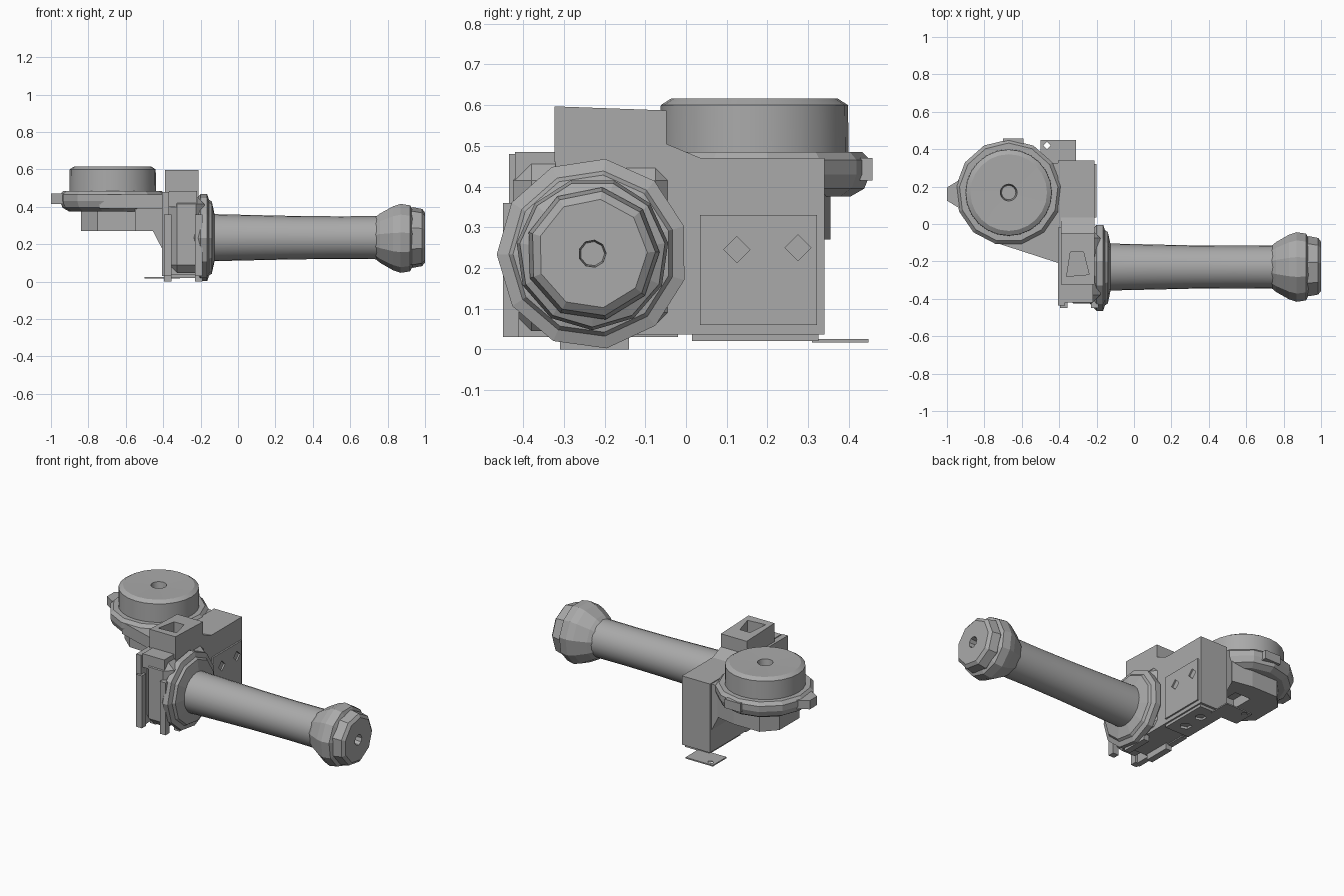
import bpy, bmesh, math
from mathutils import Matrix, Vector

old = bpy.data.objects.get("Cube")
if old:
    bpy.data.objects.remove(old, do_unlink=True)

GREY = (0.40, 0.40, 0.40, 1.0)
mat = bpy.data.materials.new("machined grey")
mat.use_nodes = True
mat.diffuse_color = GREY
mat.node_tree.nodes["Principled BSDF"].inputs["Base Color"].default_value = GREY


def finish(name, bm, smooth=None):
    bmesh.ops.recalc_face_normals(bm, faces=bm.faces[:])
    me = bpy.data.meshes.new(name)
    bm.to_mesh(me)
    bm.free()
    ob = bpy.data.objects.new(name, me)
    bpy.context.collection.objects.link(ob)
    me.materials.append(mat)
    if smooth:
        bpy.ops.object.select_all(action='DESELECT')
        ob.select_set(True)
        bpy.context.view_layer.objects.active = ob
        bpy.ops.object.shade_smooth_by_angle(angle=math.radians(smooth))
    return ob


def box(name, x, y, z, bevel=0):
    bm = bmesh.new()
    bmesh.ops.create_cube(bm, size=1)
    for v in bm.verts:
        v.co = Vector([(r[0] + r[1]) / 2 + c * (r[1] - r[0]) for r, c in zip((x, y, z), v.co)])
    if bevel:
        bmesh.ops.bevel(bm, geom=bm.edges[:], offset=bevel, segments=1, affect='EDGES')
    return finish(name, bm)


def prism(name, outline, low, high, axis):
    """Extrude a 2D outline along the given axis."""
    def place(a, b, c):
        return {'x': (c, a, b), 'y': (a, c, b), 'z': (a, b, c)}[axis]
    bm = bmesh.new()
    f = bm.faces.new([bm.verts.new(place(a, b, low)) for a, b in outline])
    out = bmesh.ops.extrude_face_region(bm, geom=[f])
    move = Vector(place(0, 0, high - low))
    bmesh.ops.translate(bm, vec=move, verts=[e for e in out['geom'] if isinstance(e, bmesh.types.BMVert)])
    return finish(name, bm)


def lathe(name, profile, centre, sides, axis='z', smooth=None, turn=0):
    """Revolve (radius, height) points; both ends are capped."""
    bm = bmesh.new()
    rings = []
    for r, h in profile:
        angles = [turn + math.tau * i / sides for i in range(sides)]
        rings.append([bm.verts.new((r * math.cos(a), r * math.sin(a), h)) for a in angles])
    for a, b in zip(rings, rings[1:]):
        for i in range(sides):
            j = (i + 1) % sides
            bm.faces.new((a[i], a[j], b[j], b[i]))
    bm.faces.new(rings[0])
    bm.faces.new(rings[-1])
    if axis == 'x':
        bm.transform(Matrix.Rotation(math.pi / 2, 4, 'Y'))
    bm.transform(Matrix.Translation(centre))
    return finish(name, bm, smooth)


def cut(target, cutter):
    cutter.hide_render = True
    mod = target.modifiers.new("cut", 'BOOLEAN')
    mod.operation = 'DIFFERENCE'
    mod.solver = 'EXACT'
    mod.object = cutter
    bpy.context.view_layer.update()
    me = bpy.data.meshes.new_from_object(target.evaluated_get(bpy.context.evaluated_depsgraph_get()))
    target.modifiers.clear()
    target.data = me
    bpy.data.objects.remove(cutter, do_unlink=True)


# Long output tube and its mounting flange
AXLE = (0, -0.23, 0.235)
lathe("output_tube", [(0.128, -0.18), (0.125, -0.1), (0.116, 0.3), (0.114, 0.55), (0.116, 0.8)],
      AXLE, 24, 'x', 40)
lathe("tube_flange", [(0.19, -0.24), (0.235, -0.2), (0.235, -0.165), (0.205, -0.155),
                      (0.195, -0.14), (0.125, -0.125)], AXLE, 11, 'x', turn=0.15)

# Faceted end cap with a central socket
lathe("end_cap_collar", [(0.11, 0.73), (0.135, 0.76), (0.175, 0.83), (0.188, 0.87),
                         (0.18, 0.92), (0.15, 0.935)], AXLE, 11, 'x')
lathe("end_cap_nut", [(0.15, 0.90), (0.165, 0.935), (0.155, 0.985), (0.135, 1.0),
                      (0.034, 1.0), (0.03, 0.95)], AXLE, 9, 'x', turn=0.2)

# Gearbox body with the raised pocket block
box("gearbox_body", (-0.405, -0.21), (-0.32, 0.34), (0.037, 0.47))
pocket_block = prism("pocket_block", [(-0.323, 0.46), (-0.323, 0.597), (-0.048, 0.587),
                                      (-0.048, 0.505), (0.06, 0.46)], -0.39, -0.21, 'x')
cut(pocket_block, prism("pocket_cutter", [(-0.36, -0.28), (-0.24, -0.27), (-0.27, -0.15), (-0.34, -0.15)],
                        0.51, 0.7, 'z'))

# Bearing housing around the tube root
box("bearing_housing", (-0.37, -0.18), (-0.425, -0.03), (0.045, 0.46), 0.045)
box("housing_back_plate", (-0.405, -0.37), (-0.435, -0.02), (0.03, 0.48))
box("housing_top_rib", (-0.37, -0.22), (-0.42, -0.32), (0.4, 0.485))
for n, x in (("inner", (-0.395, -0.355)), ("outer", (-0.23, -0.19))):
    box(n + "_front_strip", x, (-0.45, -0.41), (0.03, 0.36))
    box(n + "_foot", x, (-0.31, -0.14), (0.0, 0.06))

# Side cover plate with two holes
cover = box("side_cover", (-0.212, -0.2), (0.035, 0.322), (0.06, 0.33))
for y, z in ((0.125, 0.245), (0.275, 0.25)):
    cut(cover, lathe("hole_cutter", [(0.032, -0.3), (0.032, -0.1)], (0, y, z), 4, 'x'))

# Bottom plate and the thin drilled tab
bottom = box("bottom_plate", (-0.39, -0.22), (0.015, 0.325), (0.02, 0.042))
for y in (0.1, 0.23):
    cut(bottom, lathe("hole_cutter", [(0.035, 0), (0.035, 0.034)], (-0.3, y, 0), 5))
tab = box("mounting_tab", (-0.5, -0.31), (0.31, 0.448), (0.017, 0.025))
cut(tab, lathe("hole_cutter", [(0.02, 0), (0.02, 0.1)], (-0.465, 0.42, 0), 4))

# Motor drum on its flange
HUB = (-0.67, 0.168, 0)
lathe("motor_drum", [(0.232, 0.46), (0.23, 0.6), (0.205, 0.616), (0.045, 0.613), (0.038, 0.56)],
      HUB, 24, smooth=25)
lathe("motor_flange", [(0.235, 0.375), (0.27, 0.395), (0.284, 0.43), (0.284, 0.465), (0.265, 0.485)],
      HUB, 13, turn=0.12)
box("flange_step", (-0.7, -0.59), (0.38, 0.458), (0.415, 0.47))
prism("flange_lug", [(-0.91, 0.07), (-1.0, 0.125), (-1.0, 0.195), (-0.91, 0.25)], 0.415, 0.47, 'z')

# Motor base and its sloping bracket to the gearbox
base = prism("motor_base", [(-0.84, 0.07), (-0.75, -0.01), (-0.45, -0.03), (-0.45, 0.33),
                            (-0.58, 0.355), (-0.76, 0.355), (-0.84, 0.27)], 0.27, 0.4, 'z')
cut(base, box("recess_cutter", (-0.66, -0.5), (0.09, 0.24), (0.2, 0.33)))
prism("sloping_bracket", [(-0.55, 0.27), (-0.455, 0.27), (-0.395, 0.155), (-0.395, 0.465), (-0.55, 0.465)],
      -0.05, 0.325, 'y')
prism("front_web", [(-0.74, -0.1), (-0.4, -0.21), (-0.4, 0.05), (-0.7, 0.05)], 0.39, 0.465, 'z')
